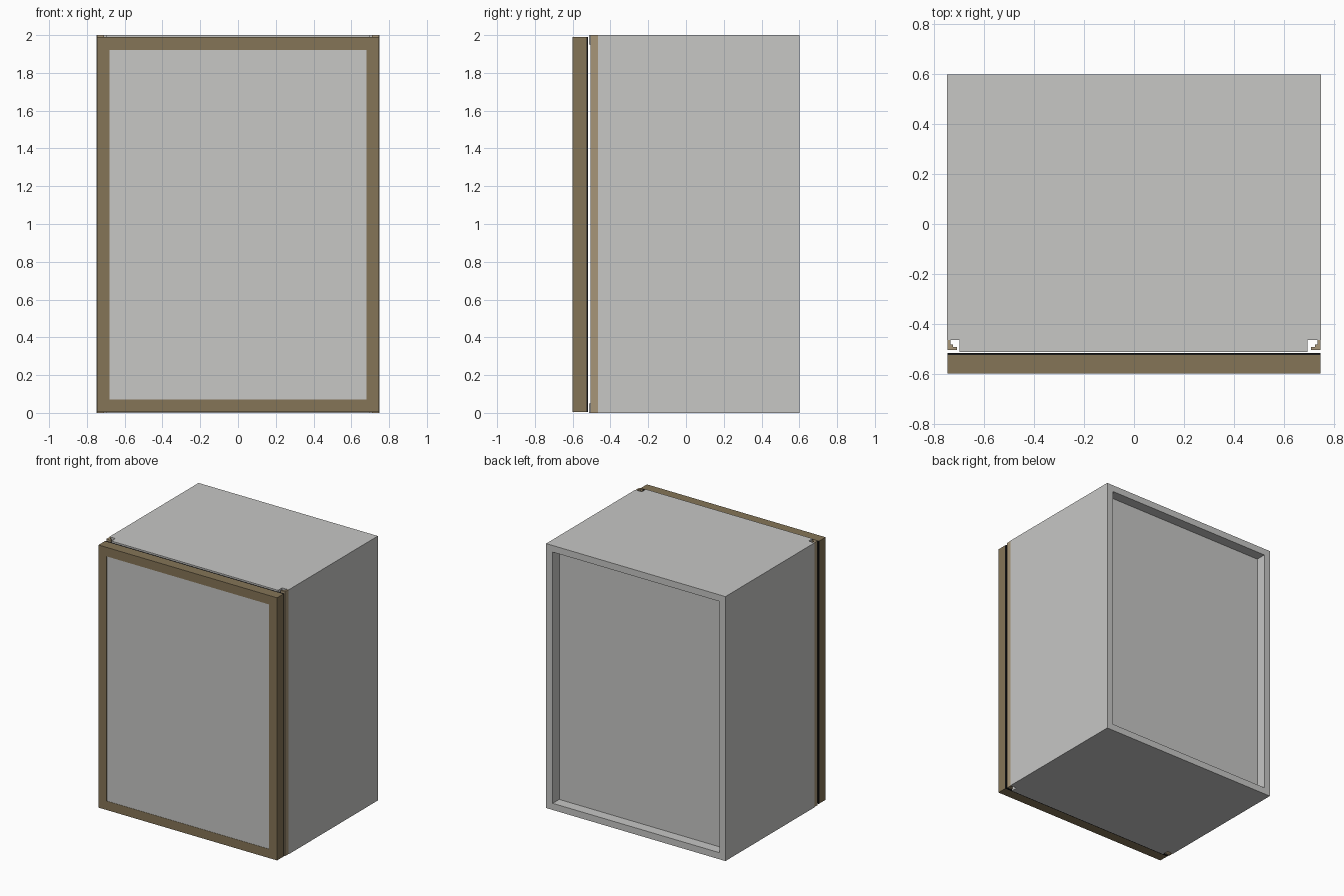
import bpy, bmesh
from mathutils import Vector

if "Cube" in bpy.data.objects:
    bpy.data.objects.remove(bpy.data.objects["Cube"])


def material(name, rgb):
    m = bpy.data.materials.new(name)
    m.diffuse_color = (*rgb, 1)
    m.use_nodes = True
    m.node_tree.nodes["Principled BSDF"].inputs["Base Color"].default_value = m.diffuse_color
    return m


GREY = material("light grey", (0.57, 0.57, 0.56))
BROWN = material("brown wood", (0.235, 0.178, 0.095))
TAN = material("tan trim", (0.39, 0.305, 0.188))
BLACK = material("black seal", (0.01, 0.01, 0.01))


def finish(name, bm, mat):
    bmesh.ops.recalc_face_normals(bm, faces=bm.faces)
    me = bpy.data.meshes.new(name)
    bm.to_mesh(me)
    bm.free()
    me.materials.append(mat)
    ob = bpy.data.objects.new(name, me)
    bpy.context.collection.objects.link(ob)
    return ob


def prism(name, points, axis, a, b, mat):
    """Extrude a flat outline along y (points are x,z) or z (points are x,y)."""
    bm = bmesh.new()
    place = (lambda p: (p[0], a, p[1])) if axis == "y" else (lambda p: (p[0], p[1], a))
    face = bm.faces.new([bm.verts.new(place(p)) for p in points])
    new = bmesh.ops.extrude_face_region(bm, geom=[face])["geom"]
    step = Vector((0, b - a, 0) if axis == "y" else (0, 0, b - a))
    bmesh.ops.translate(bm, vec=step,
                        verts=[v for v in new if isinstance(v, bmesh.types.BMVert)])
    return finish(name, bm, mat)


def box(name, x, y, z, mat):
    return prism(name, [(x[0], y[0]), (x[1], y[0]), (x[1], y[1]), (x[0], y[1])],
                 "z", z[0], z[1], mat)


def frame(name, x, z, w, y, mat):
    """Rectangular ring in the x-z plane, centred on x = 0."""
    bm = bmesh.new()
    loops = []
    for yy in y:
        for d in (0, w):
            loops.append([bm.verts.new((sx * (x - d), yy, zz)) for sx, zz in
                          ((-1, z[0] + d), (1, z[0] + d), (1, z[1] - d), (-1, z[1] - d))])
    fo, fi, bo, bi = loops
    for p, q in ((fo, fi), (fi, bi), (bi, bo), (bo, fo)):
        for i in range(4):
            j = (i + 1) % 4
            bm.faces.new((p[i], p[j], q[j], q[i]))
    return finish(name, bm, mat)


# Carcass: top, bottom and left side in one C-shaped piece
carcass = prism("carcass", [(0.695, 2), (-0.75, 2), (-0.75, 0), (0.695, 0), (0.695, 0.05),
                            (-0.7, 0.05), (-0.7, 1.95), (0.695, 1.95)],
                "y", -0.514, 0.6, GREY)

# Notch in the front left corner for the trim
cutter = box("corner_notch_cutter", (-0.8, -0.7), (-0.6, -0.465), (-0.1, 2.1), GREY)
cutter.hide_render = True
cutter.hide_viewport = True
cut = carcass.modifiers.new("corner notch", "BOOLEAN")
cut.operation = "DIFFERENCE"
cut.solver = "EXACT"
cut.object = cutter

# Separate right side and recessed back
box("right_side_panel", (0.695, 0.75), (-0.465, 0.6), (0, 2), GREY)
box("back_panel", (-0.7, 0.695), (0.475, 0.522), (0.05, 1.95), GREY)

# Stepped corner trims
for side, s in (("left", -1), ("right", 1)):
    outline = [(0.747, -0.465), (0.747, -0.506), (0.71, -0.506), (0.71, -0.493),
               (0.725, -0.493), (0.725, -0.483), (0.735, -0.483), (0.735, -0.465)]
    prism(side + "_corner_trim", [(s * x, y) for x, y in outline], "z", 0, 2, TAN)

# Door: wooden frame, flush panel and black seal
frame("door_frame", 0.747, (0.004, 1.99), 0.068, (-0.6, -0.526), BROWN)
box("door_panel", (-0.679, 0.679), (-0.598, -0.53), (0.072, 1.922), GREY)
frame("door_seal", 0.747, (0.004, 1.99), 0.068, (-0.526, -0.518), BLACK)
